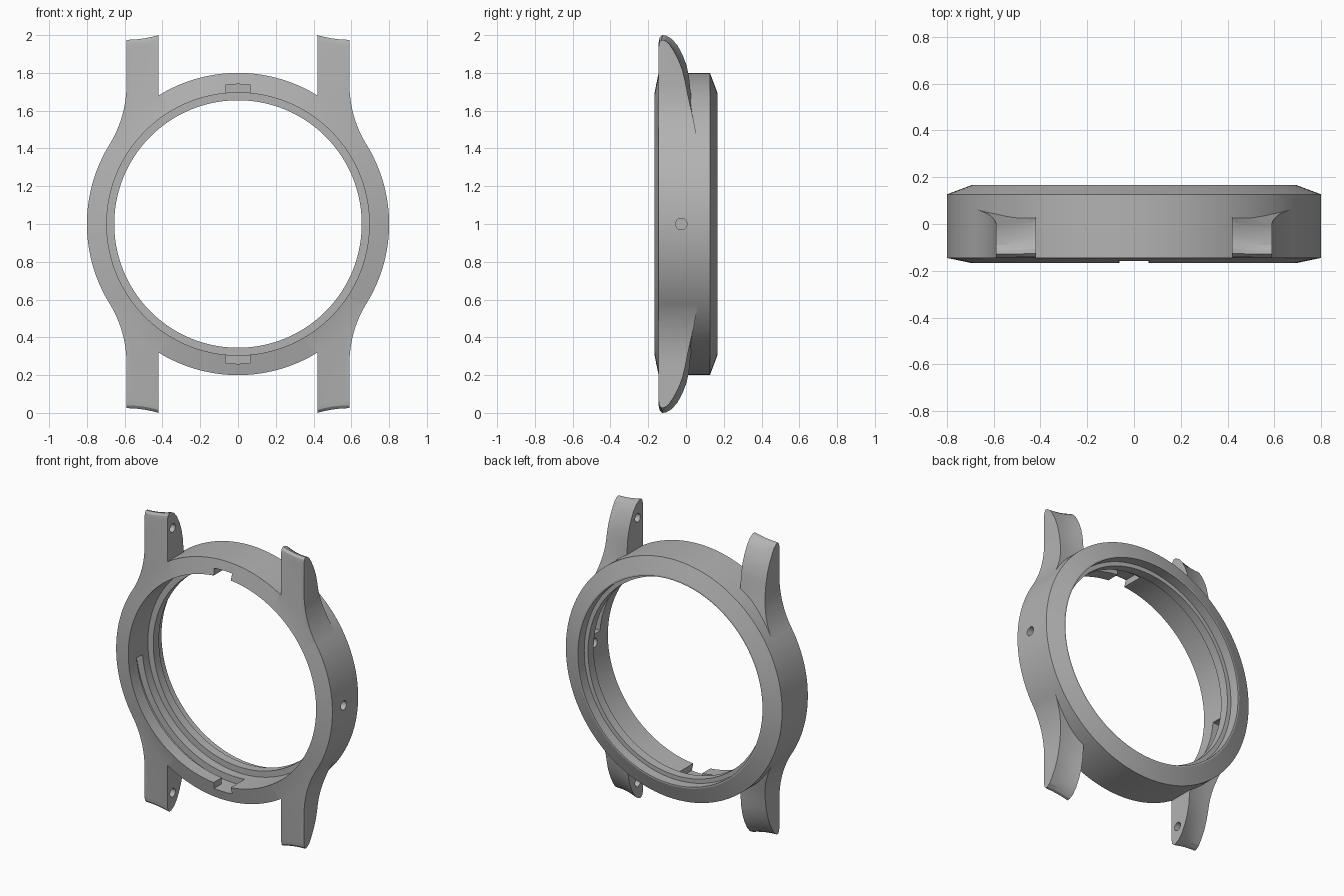
import bpy, bmesh
from math import sin, cos, pi, radians
from mathutils import Vector

cube = bpy.data.objects.get("Cube")
if cube:
    bpy.data.objects.remove(cube, do_unlink=True)

CENTRE = Vector((0, 0, 1))

metal = bpy.data.materials.new("brushed_grey")
metal.use_nodes = True
GREY = (0.45, 0.45, 0.45, 1)
metal.diffuse_color = GREY
metal.node_tree.nodes["Principled BSDF"].inputs["Base Color"].default_value = GREY


def loft(name, rings, closed=False):
    """Skin a row of matching closed sections; cap the ends unless closed."""
    bm = bmesh.new()
    rows = [[bm.verts.new(p) for p in ring] for ring in rings]
    pairs = list(zip(rows, rows[1:]))
    if closed:
        pairs.append((rows[-1], rows[0]))
    else:
        bm.faces.new(rows[0])
        bm.faces.new(rows[-1])
    for a, b in pairs:
        for i in range(len(a)):
            j = (i + 1) % len(a)
            bm.faces.new((a[i], a[j], b[j], b[i]))
    bmesh.ops.recalc_face_normals(bm, faces=bm.faces)
    mesh = bpy.data.meshes.new(name)
    bm.to_mesh(mesh)
    bm.free()
    mesh.materials.append(metal)
    ob = bpy.data.objects.new(name, mesh)
    ob.location = CENTRE
    bpy.context.collection.objects.link(ob)
    return ob


def lathe(name, profile, start=0, end=360, steps=180):
    """Turn an (r, y) section around the case axis."""
    full = end - start == 360
    count = steps if full else steps + 1
    angles = [radians(start + (end - start) * i / steps) for i in range(count)]
    return loft(name, [[(r * cos(a), y, r * sin(a)) for r, y in profile] for a in angles], full)


def sector(name, y0, y1, start, end, steps):
    r0, r1 = 0.66, 0.74
    return lathe(name, [(r0, y0), (r1, y0), (r1, y1), (r0, y1)], start, end, steps)


def pin(name, x0, x1, y, z, r):
    """Cylinder along x."""
    circle = [(y + r * cos(i * pi / 12), z + r * sin(i * pi / 12)) for i in range(24)]
    return loft(name, [[(x, py, pz) for py, pz in circle] for x in (x0, x1)])


def apply(ob, mod):
    bpy.context.view_layer.objects.active = ob
    bpy.ops.object.modifier_apply(modifier=mod.name)


def boolean(ob, tool, operation):
    mod = ob.modifiers.new("boolean", 'BOOLEAN')
    mod.operation, mod.solver, mod.object = operation, 'EXACT', tool
    apply(ob, mod)
    bpy.data.objects.remove(tool, do_unlink=True)


def mirror_four(ob):
    mod = ob.modifiers.new("mirror", 'MIRROR')
    mod.use_axis = (True, False, True)
    mod.use_mirror_merge = False
    apply(ob, mod)


def clamp(v):
    return max(0.0, min(1.0, v))


# Case ring with chamfered rims, inner ledge and rear recess
case = lathe("watch_case", [
    (0.695, -0.167), (0.8, -0.145), (0.8, 0.127), (0.693, 0.167),
    (0.683, 0.167), (0.683, 0.10), (0.655, 0.10), (0.655, 0.04), (0.695, 0.04)])

# Lug: side profile swept in x, the outer side falling slightly lower
side = [(-.145, .3), (-.145, .96), (-.14, .985), (-.125, 1), (-.105, .997),
        (-.075, .98), (-.045, .945), (-.018, .895), (.003, .84), (.016, .78),
        (.022, .72), (.032, .64), (.045, .55), (.06, .44), (.06, .3)]
IN, OUT = 0.42, 0.59
sections = []
for t in (0, .2, .4, .6, .8, 1, 2.2):
    fall = 1 - (1 - min(t, 1)) ** 2
    ring = []
    for y, z in side:
        w = fall * clamp((z - 0.5) / 0.3)
        back = clamp((y + 0.145) / 0.1)
        ring.append((IN + (OUT - IN) * t, y - 0.022 * w * back, z - 0.025 * w))
    sections.append(ring)
lugs = loft("lugs", sections)

# Front outline of the lug, with a fillet running tangent into the ring
FILLET, FX, FZ = 0.607, 1.197, 0.739
plan = [(0.40, 0.61), (0.40, 1.1), (OUT, 1.1)]
for i in range(13):
    a = radians(180 + 31.7 * i / 12)
    plan.append((FX + FILLET * cos(a), FZ + FILLET * sin(a)))
plan.append((0.62, 0.385))
outline = loft("lug_outline", [[(x, y, z) for x, z in plan] for y in (-0.3, 0.3)])
boolean(lugs, outline, 'INTERSECT')

# Blind strap-pin hole on the inner side of the lug
boolean(lugs, pin("pin_hole", 0.35, 0.50, -0.09, 0.885, 0.028), 'DIFFERENCE')
mirror_four(lugs)
boolean(case, lugs, 'UNION')

# Bayonet entry notches and locking grooves, half a turn apart
for turn in (0, 180):
    boolean(case, sector("notch", -0.2, -0.02, 84.8 + turn, 95.2 + turn, 6), 'DIFFERENCE')
    boolean(case, sector("groove", -0.08, -0.02, 5 + turn, 90 + turn, 42), 'DIFFERENCE')

# Crown stem hole
boolean(case, pin("stem_hole", 0.6, 0.9, -0.025, 0, 0.03), 'DIFFERENCE')

bpy.ops.object.select_all(action='DESELECT')
case.select_set(True)
bpy.context.view_layer.objects.active = case
bpy.ops.object.shade_smooth_by_angle(angle=radians(20))
